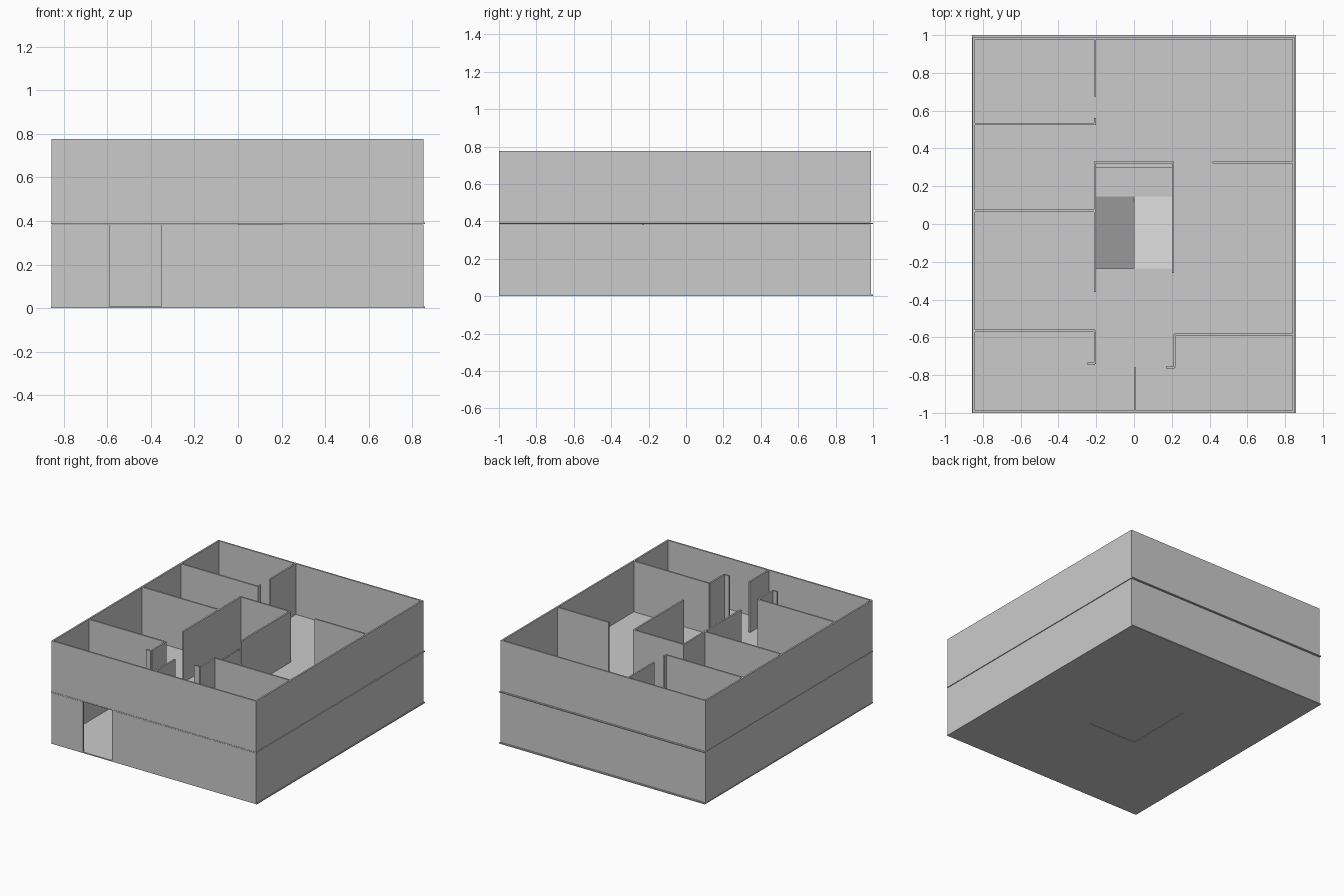
import bpy, bmesh

if "Cube" in bpy.data.objects:
    bpy.data.objects.remove(bpy.data.objects["Cube"])

T = 0.012              # wall thickness
SLAB = 0.008
Z0, Z1 = SLAB, 0.384   # lower storey
Z2, Z3 = 0.393, 0.775  # upper storey
X0, X1, Y0, Y1 = -0.855, 0.852, -1.0, 0.988
HX, HYA, HYB = 0.2, -0.235, 0.3   # stairwell opening


def finish(name, bm):
    bmesh.ops.recalc_face_normals(bm, faces=bm.faces)
    me = bpy.data.meshes.new(name)
    bm.to_mesh(me)
    bm.free()
    ob = bpy.data.objects.new(name, me)
    bpy.context.collection.objects.link(ob)
    return ob


def add_box(bm, x0, x1, y0, y1, z0, z1):
    vs = bmesh.ops.create_cube(bm, size=1)["verts"]
    for v in vs:
        v.co.x = x1 if v.co.x > 0 else x0
        v.co.y = y1 if v.co.y > 0 else y0
        v.co.z = z1 if v.co.z > 0 else z0


def walls(name, runs, z0, z1):
    # each run is a straight wall between two plan points
    bm = bmesh.new()
    for ax, ay, bx, by in runs:
        if ay == by:
            add_box(bm, ax, bx, ay - T / 2, ay + T / 2, z0, z1)
        else:
            add_box(bm, ax - T / 2, ax + T / 2, ay, by, z0, z1)
    return finish(name, bm)


def floor_slab(name, z0, z1):
    # rectangular slab with the stairwell opening
    bm = bmesh.new()
    rings = []
    for z in (z0, z1):
        for x0, x1, y0, y1 in ((-0.857, 0.857, -1, 1), (-HX, HX, HYA, HYB)):
            rings.append([bm.verts.new(p) for p in
                          ((x0, y0, z), (x1, y0, z), (x1, y1, z), (x0, y1, z))])
    for a, b in ((0, 1), (2, 3), (0, 2), (1, 3)):
        for i in range(4):
            j = (i + 1) % 4
            bm.faces.new((rings[a][i], rings[a][j], rings[b][j], rings[b][i]))
    return finish(name, bm)


def perimeter(h):
    return [(X0 + h, Y0, X0 + h, Y1), (X1 - h, Y0, X1 - h, Y1),
            (X0 + T, Y1 - h, X1 - T, Y1 - h)]


def flight(name, x0, x1, za, zb):
    # sloping stair flight between the floor edge and the landing
    bm = bmesh.new()
    prof = ((HYA, za), (0.145, zb), (0.145, zb - 0.012), (HYA, za - 0.012))
    face = bm.faces.new([bm.verts.new((x0, y, max(z, 0.002))) for y, z in prof])
    geo = bmesh.ops.extrude_face_region(bm, geom=[face])["geom"]
    bmesh.ops.translate(bm, vec=(x1 - x0, 0, 0),
                        verts=[g for g in geo if isinstance(g, bmesh.types.BMVert)])
    return finish(name, bm)


# floors
floor_slab("ground_floor", 0, SLAB)
floor_slab("upper_floor", 0.385, 0.392)
bm = bmesh.new()
add_box(bm, -HX, HX, HYA, HYB, 0.003, SLAB)
finish("stair_base", bm)

# outer walls, with the front doorway in the lower storey
front = Y0 + T / 2
walls("lower_outer_walls", perimeter(T / 2) + [
    (X0 + T, front, -0.59, front), (-0.35, front, X1 - T, front)], Z0, Z1)
walls("upper_outer_walls", perimeter(T / 2) + [
    (X0 + T, front, X1 - T, front)], Z2, Z3)

# stairwell walls on both storeys
L, R = -HX - T / 2, HX + T / 2
core = [(L, -0.26, L, 0.33), (R, -0.26, R, 0.33), (L, 0.325, R, 0.325)]
walls("lower_stair_walls", core, Z0, Z1)

# upper partitions
walls("upper_partitions", [
    (L, -0.36, L, 0.33), (R, -0.26, R, 0.33), (L, 0.325, R, 0.325),
    (X0, -0.565, L, -0.565), (L, -0.74, L, -0.565), (L - 0.04, -0.74, L, -0.74),
    (X0, 0.07, L, 0.07),
    (X0, 0.53, L, 0.53), (L, 0.525, L, 0.56),
    (L, 0.675, L, Y1 - T),
    (0.415, 0.325, X1 - T, 0.325),
    (0.215, -0.585, X1 - T, -0.585), (0.215, -0.76, 0.215, -0.585),
    (0.17, -0.76, 0.215, -0.76),
    (0.005, Y0 + T, 0.005, -0.76)], Z2, Z3)

# lower partitions
walls("lower_partitions", [
    (X0, 0.53, L, 0.53), (L, 0.675, L, Y1 - T),
    (0.415, 0.325, X1 - T, 0.325)], Z0, Z1)

# two flights and the half landing
flight("lower_flight", -HX, 0, SLAB, 0.2)
flight("upper_flight", 0, HX, 0.39, 0.2)
bm = bmesh.new()
add_box(bm, -HX, HX, 0.145, HYB, 0.188, 0.2)
finish("stair_landing", bm)
